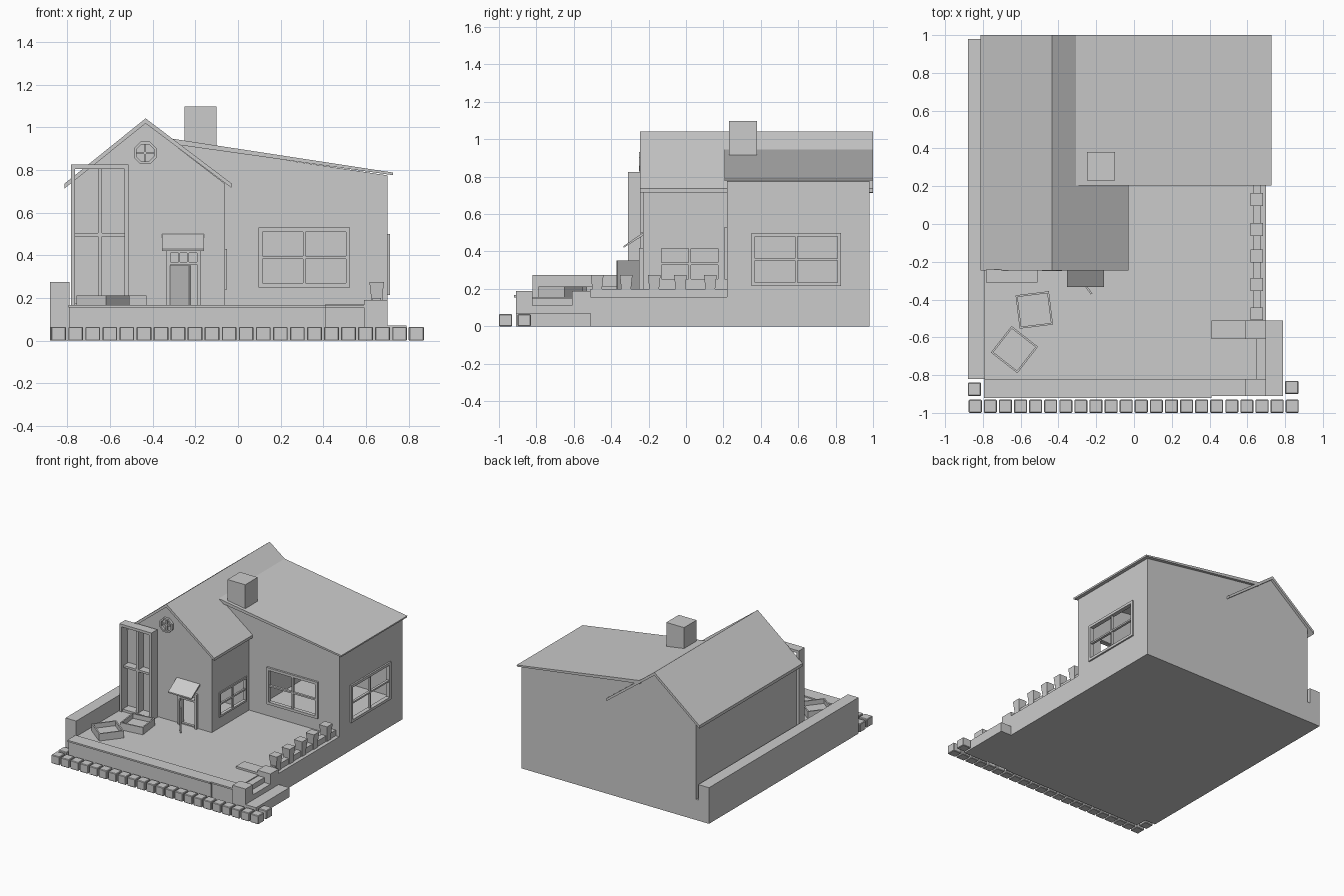
import bpy, bmesh
from math import cos, sin, pi, radians
from mathutils import Matrix, Vector

if "Cube" in bpy.data.objects:
    bpy.data.objects.remove(bpy.data.objects["Cube"])


def finish(name, bm, loc=(0, 0, 0), rot=0.0):
    bmesh.ops.recalc_face_normals(bm, faces=bm.faces)
    me = bpy.data.meshes.new(name)
    bm.to_mesh(me)
    bm.free()
    ob = bpy.data.objects.new(name, me)
    ob.location = loc
    ob.rotation_euler = (0, 0, rot)
    bpy.context.collection.objects.link(ob)
    return ob


def boxes(name, items, loc=(0, 0, 0), rot=0.0):
    """One object from boxes given as (x0, x1, y0, y1, z0, z1)."""
    bm = bmesh.new()
    for x0, x1, y0, y1, z0, z1 in items:
        m = Matrix.Translation(((x0 + x1) / 2, (y0 + y1) / 2, (z0 + z1) / 2))
        m = m @ Matrix.Diagonal((x1 - x0, y1 - y0, z1 - z0, 1))
        bmesh.ops.create_cube(bm, size=1, matrix=m)
    return finish(name, bm, loc, rot)


def prism(name, pts, a0, a1, axis='y'):
    """Extrude an (x, z) profile along y, or a (y, z) profile along x."""
    put = (lambda p, a: (p[0], a, p[1])) if axis == 'y' else (lambda p, a: (a, p[0], p[1]))
    bm = bmesh.new()
    v0 = [bm.verts.new(put(p, a0)) for p in pts]
    v1 = [bm.verts.new(put(p, a1)) for p in pts]
    bm.faces.new(v0)
    bm.faces.new(v1[::-1])
    n = len(pts)
    for i in range(n):
        bm.faces.new((v0[i], v1[i], v1[(i + 1) % n], v0[(i + 1) % n]))
    return finish(name, bm)


def cut(ob, cutter):
    cutter.hide_render = True
    cutter.hide_viewport = False
    mod = ob.modifiers.new('cut', 'BOOLEAN')
    mod.operation = 'DIFFERENCE'
    mod.solver = 'EXACT'
    mod.object = cutter
    bpy.context.view_layer.objects.active = ob
    bpy.ops.object.modifier_apply(modifier=mod.name)
    bpy.data.objects.remove(cutter)


def window(name, u0, u1, z0, z1, d0, d1, side=False, f=0.02, bar=0.012, bottom=True):
    """Frame with a crossed bar; u runs along x, or along y for side windows."""
    um, zm, dm = (u0 + u1) / 2, (z0 + z1) / 2, (d0 + d1) / 2
    b0, b1 = dm - (d1 - d0) * 0.3, dm + (d1 - d0) * 0.3
    parts = [(u0, u0 + f, d0, d1, z0, z1), (u1 - f, u1, d0, d1, z0, z1),
             (u0 + f, u1 - f, d0, d1, z1 - f, z1),
             (um - bar / 2, um + bar / 2, b0, b1, z0, z1 - f),
             (u0 + f, u1 - f, b0, b1, zm - bar / 2, zm + bar / 2)]
    if bottom:
        parts.append((u0 + f, u1 - f, d0, d1, z0, z0 + f))
    if side:
        parts = [(c, d, a, b, e, g) for a, b, c, d, e, g in parts]
    return boxes(name, parts)


FLOOR = 0.157

# Terrace, retaining walls and kerb
boxes('terrace_base', [(-0.79, 0.60, -0.82, 0.98, 0, FLOOR), (0.60, 0.70, -0.51, 0.98, 0, FLOOR)])
boxes('left_wall', [(-0.88, -0.79, -0.82, 0.98, 0, 0.275)])
boxes('front_wall', [(-0.79, 0.41, -0.91, -0.82, 0, 0.155), (0.41, 0.59, -0.90, -0.82, 0, 0.155)])
boxes('front_wall_cap', [(-0.795, 0.41, -0.92, -0.82, 0.155, 0.167), (0.41, 0.59, -0.91, -0.82, 0.155, 0.167)])
kerb = [(-0.875 + 0.0799 * i, -0.806 + 0.0799 * i, -1.0, -0.93, 0.0, 0.065) for i in range(22)]
kerb += [(-0.88, -0.81, -0.91, -0.84, 0, 0.065), (0.80, 0.87, -0.90, -0.83, 0, 0.065)]
blocks = boxes('kerb_stones', kerb)
bev = blocks.modifiers.new('bevel', 'BEVEL')
bev.width, bev.segments = 0.004, 1

# Side stairs with posts
boxes('stairs', [(0.60, 0.65, -0.82, -0.61, 0, 0.15), (0.65, 0.70, -0.82, -0.61, 0, 0.112),
                 (0.70, 0.79, -0.91, -0.51, 0, 0.072)])
boxes('stair_posts', [(0.59, 0.70, -0.91, -0.82, 0, 0.19), (0.59, 0.70, -0.61, -0.51, 0, 0.19)])
boxes('stair_slab', [(0.41, 0.59, -0.61, -0.51, FLOOR - 0.01, 0.172)])

# Balustrade: flared posts joined by low rails
ys = [0.13, -0.03, -0.17, -0.32, -0.475]
bm = bmesh.new()
for y in ys:
    for z0, z1, r0, r1 in ((0.15, 0.2, 0.026, 0.026), (0.2, 0.275, 0.026, 0.034)):
        bmesh.ops.create_cone(bm, cap_ends=True, segments=4, radius1=r0 * 2 ** 0.5, radius2=r1 * 2 ** 0.5,
                              depth=z1 - z0, matrix=Matrix.Translation((0.65, y, (z0 + z1) / 2)) @ Matrix.Rotation(pi / 4, 4, 'Z'))
finish('balustrade_posts', bm)
boxes('balustrade_rail', [(0.63, 0.67, -0.51, 0.22, 0.15, 0.2)])

# Main house, hollow with window openings
main = prism('main_walls', [(-0.36, 0.1), (0.70, 0.1), (0.70, 0.775), (-0.30, 0.925), (-0.36, 0.925)], 0.22, 0.98)
cut(main, prism('c', [(-0.04, 0.16), (0.68, 0.16), (0.68, 0.755), (-0.04, 0.86)], 0.24, 0.96))
cut(main, boxes('c', [(0.11, 0.51, 0.15, 0.3, 0.265, 0.515)]))
cut(main, boxes('c', [(0.6, 0.8, 0.365, 0.815, 0.23, 0.485)]))
prism('main_roof', [(-0.31, 0.947), (0.727, 0.788), (0.725, 0.776), (-0.31, 0.922)], 0.205, 1.0)
boxes('chimney', [(-0.25, -0.10, 0.23, 0.38, 0.85, 1.097)])

# Gabled wing
wing = prism('wing_walls', [(-0.77, 0.1), (-0.06, 0.1), (-0.06, 0.735), (-0.433, 1.02), (-0.77, 0.755)], -0.23, 0.98)
cut(wing, prism('c', [(-0.75, 0.16), (-0.08, 0.16), (-0.08, 0.72), (-0.433, 0.99), (-0.75, 0.74)], -0.21, 0.96))
cut(wing, boxes('c', [(-0.15, 0.0, -0.135, 0.175, 0.25, 0.42)]))
cut(wing, boxes('c', [(-0.32, -0.19, -0.3, -0.15, 0.165, 0.41)]))
prism('wing_roof', [(-0.812, 0.737), (-0.433, 1.042), (-0.03, 0.737), (-0.03, 0.716), (-0.433, 1.018), (-0.812, 0.714)], -0.245, 1.0)

# Windows
window('front_window', 0.095, 0.525, 0.25, 0.53, 0.205, 0.235)
window('side_window', 0.35, 0.83, 0.215, 0.5, 0.68, 0.712, side=True)
window('wing_side_window', -0.145, 0.185, 0.24, 0.43, -0.075, -0.052, side=True, f=0.014)
boxes('tall_window', [(-0.783, -0.763, -0.31, -0.24, FLOOR, 0.825), (-0.532, -0.512, -0.31, -0.24, FLOOR, 0.825),
                      (-0.763, -0.532, -0.31, -0.24, 0.805, 0.825), (-0.656, -0.637, -0.29, -0.23, FLOOR, 0.805),
                      (-0.763, -0.532, -0.29, -0.23, 0.488, 0.504), (-0.763, -0.532, -0.30, -0.23, FLOOR, 0.175)])

# Round gable window: eight-sided ring with a cross
n, cx, cz = 8, -0.435, 0.88
bm = bmesh.new()
rings = []
for i in range(n):
    a = 2 * pi * (i + 0.5) / n
    rings.append([bm.verts.new((cx + r * cos(a), y, cz + r * sin(a)))
                  for r, y in ((0.057, -0.225), (0.057, -0.25), (0.044, -0.25), (0.044, -0.225))])
for i in range(n):
    p, q = rings[i], rings[(i + 1) % n]
    for k in range(4):
        bm.faces.new((p[k], p[(k + 1) % 4], q[(k + 1) % 4], q[k]))
finish('round_window_ring', bm)
boxes('round_window_cross', [(cx - 0.005, cx + 0.005, -0.242, -0.225, cz - 0.045, cz + 0.045),
                             (cx - 0.045, cx + 0.045, -0.242, -0.225, cz - 0.005, cz + 0.005)])

# Door: frame, transom, ajar leaf and sloped canopy
frame = [(-0.335, -0.317, -0.25, -0.2, FLOOR, 0.42), (-0.193, -0.175, -0.25, -0.2, FLOOR, 0.42),
         (-0.317, -0.193, -0.25, -0.2, 0.41, 0.42), (-0.317, -0.193, -0.25, -0.2, 0.357, 0.37)]
frame += [(x - 0.004, x + 0.004, -0.245, -0.21, 0.37, 0.41) for x in (-0.276, -0.234)]
boxes('door_frame', frame)
d = Vector((0.09, -0.12))
boxes('door_leaf', [(0, d.length, -0.005, 0.005, 0, 0.19)], (-0.315, -0.25, 0.163), -radians(53))
prism('door_canopy', [(-0.23, 0.5), (-0.333, 0.43), (-0.333, 0.42), (-0.23, 0.485)], -0.355, -0.16, 'x')

# Open planting boxes on the terrace
for name, x, y, ang in (('planter_box_back', -0.528, -0.455, 7), ('planter_box_front', -0.633, -0.665, -38)):
    s, t, h = 0.089, 0.01, 0.055
    boxes(name, [(-s, s, -s, -s + t, 0, h), (-s, s, s - t, s, 0, h), (-s, -s + t, -s + t, s - t, 0, h),
                 (s - t, s, -s + t, s - t, 0, h), (-s + t, s - t, -s + t, s - t, 0, 0.02)],
          (x, y, FLOOR), radians(ang))
